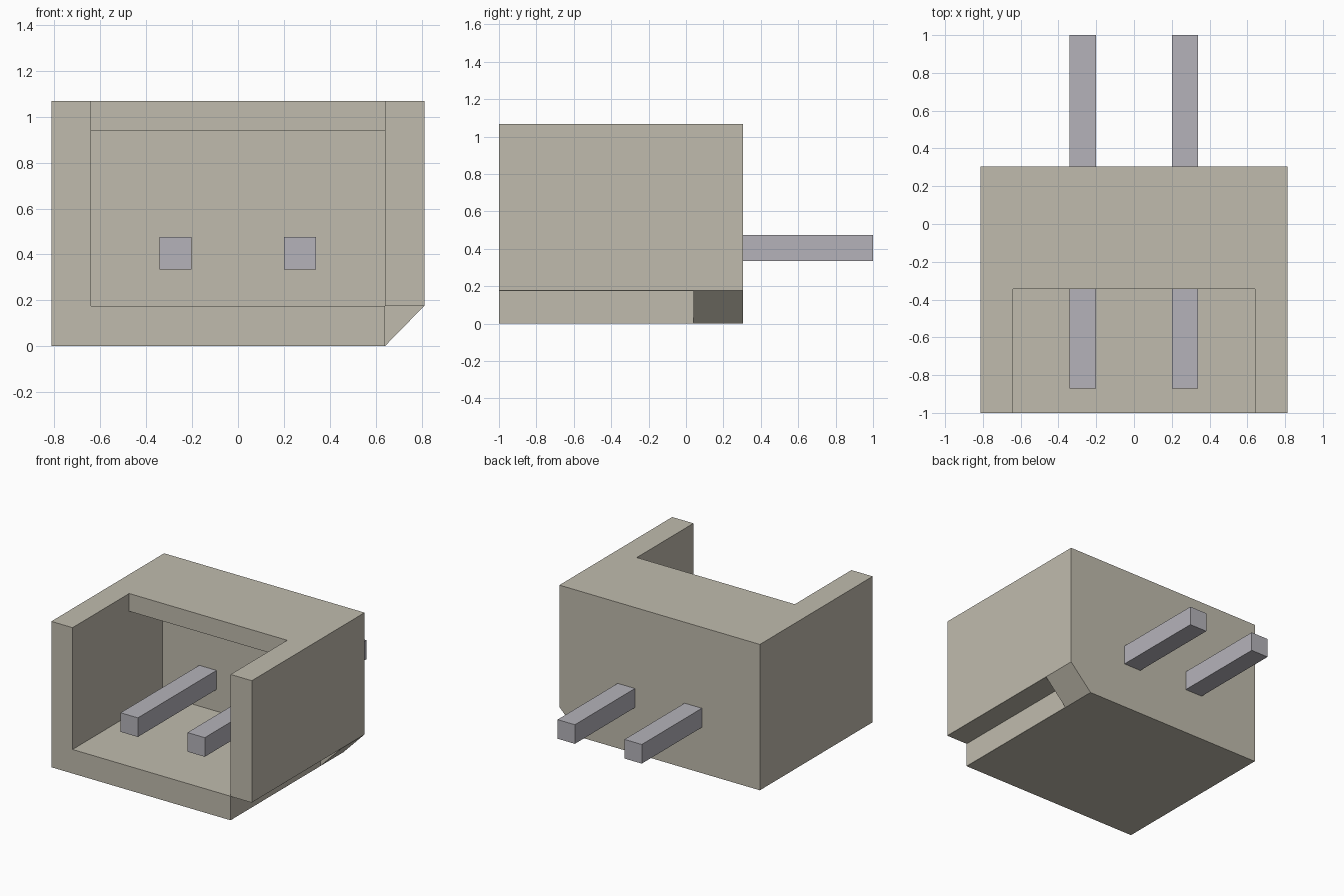
import bpy
import bmesh

default = bpy.data.objects.get("Cube")
if default:
    bpy.data.objects.remove(default, do_unlink=True)


def material(name, color):
    mat = bpy.data.materials.new(name)
    mat.use_nodes = True
    mat.diffuse_color = (*color, 1)
    mat.node_tree.nodes["Principled BSDF"].inputs["Base Color"].default_value = (*color, 1)
    return mat


def prism(name, outline, y0, y1, mat):
    """Extrude an x-z outline from y0 to y1."""
    bm = bmesh.new()
    face = bm.faces.new([bm.verts.new((x, y0, z)) for x, z in outline])
    moved = bmesh.ops.extrude_face_region(bm, geom=[face])["geom"]
    bmesh.ops.translate(bm, vec=(0, y1 - y0, 0),
                        verts=[v for v in moved if isinstance(v, bmesh.types.BMVert)])
    bmesh.ops.recalc_face_normals(bm, faces=bm.faces)
    mesh = bpy.data.meshes.new(name)
    bm.to_mesh(mesh)
    bm.free()
    mesh.materials.append(mat)
    obj = bpy.data.objects.new(name, mesh)
    bpy.context.collection.objects.link(obj)
    return obj


def rect(x0, x1, z0, z1):
    return [(x0, z0), (x1, z0), (x1, z1), (x0, z1)]


def cut(target, cutter):
    mod = target.modifiers.new(cutter.name, 'BOOLEAN')
    mod.operation = 'DIFFERENCE'
    mod.solver = 'EXACT'
    mod.object = cutter
    cutter.hide_render = True
    cutter.hide_viewport = True
    cutter.display_type = 'WIRE'


beige = material("beige plastic", (0.53, 0.50, 0.42))
grey = material("grey metal", (0.46, 0.45, 0.49))

W, H = 0.812, 1.068          # half width and height of the housing
IN, FLOOR, ROOF = 0.64, 0.176, 0.938
FRONT, BACK, WALL, LIP = -1.0, 0.305, 0.04, -0.345
OVER = 0.1                   # cutter overshoot

# Housing block with one bevelled lower edge
housing = prism("housing", [(-W, 0), (IN, 0), (W, FLOOR), (W, H), (-W, H)],
                FRONT, BACK, beige)

# Cavity, open top at the front, and the notch under the left wall
cut(housing, prism("cavity_cutter", rect(-IN, IN, FLOOR, ROOF), FRONT - OVER, WALL, beige))
cut(housing, prism("opening_cutter", rect(-IN, IN, FLOOR + OVER, H + OVER),
                   FRONT - OVER, LIP, beige))
cut(housing, prism("notch_cutter", rect(IN + 0.001, W + OVER, -OVER, FLOOR - 0.001),
                   FRONT - OVER, WALL, beige))

# Two square contact pins through the back wall
for side, x in (("right", -0.272), ("left", 0.27)):
    prism(side + "_pin", rect(x - 0.07, x + 0.07, 0.335, 0.475), -0.87, 1.0, grey)
